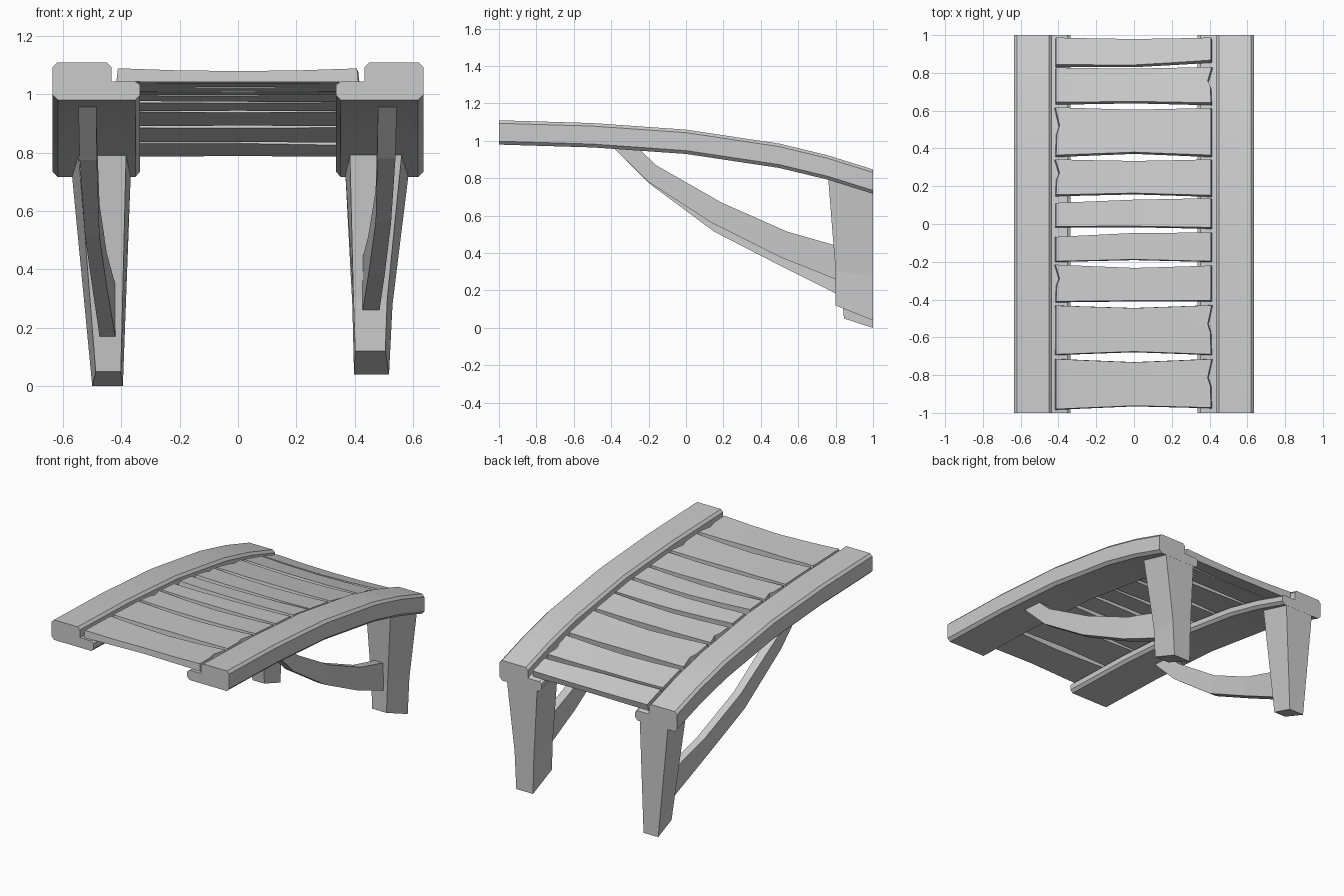
import bpy, bmesh
from mathutils import Vector

if "Cube" in bpy.data.objects:
    bpy.data.objects.remove(bpy.data.objects["Cube"])

# Height of the rail top along the length
CURVE = [(-1, 1.11), (-0.5, 1.095), (0, 1.06), (0.5, 0.985), (0.76, 0.922), (1, 0.847)]


def rail_z(y):
    for (y0, z0), (y1, z1) in zip(CURVE, CURVE[1:]):
        if y <= y1:
            return z0 + (z1 - z0) * (y - y0) / (y1 - y0)
    return CURVE[-1][1]


def finish(name, bm, smooth=False):
    bmesh.ops.recalc_face_normals(bm, faces=bm.faces)
    mesh = bpy.data.meshes.new(name)
    bm.to_mesh(mesh)
    bm.free()
    obj = bpy.data.objects.new(name, mesh)
    bpy.context.collection.objects.link(obj)
    if smooth:
        bpy.ops.object.select_all(action='DESELECT')
        obj.select_set(True)
        bpy.context.view_layer.objects.active = obj
        bpy.ops.object.shade_smooth_by_angle(angle=0.5)
    return obj


def loft(name, rings, smooth=False):
    """Skin a list of equal-sized rings and cap both ends."""
    bm = bmesh.new()
    vs = [[bm.verts.new(p) for p in ring] for ring in rings]
    n = len(vs[0])
    for a, b in zip(vs, vs[1:]):
        for i in range(n):
            j = (i + 1) % n
            bm.faces.new((a[i], a[j], b[j], b[i]))
    bm.faces.new(vs[0])
    bm.faces.new(vs[-1])
    return finish(name, bm, smooth)


# Side rails: stepped section (x, offset below top) with an inner ledge
SECTION = [(0.352, -0.13), (0.618, -0.13), (0.636, -0.112), (0.636, -0.016),
           (0.62, 0), (0.45, 0), (0.434, -0.016), (0.434, -0.066),
           (0.352, -0.066), (0.336, -0.078), (0.336, -0.112)]
for side, label in ((-1, "left"), (1, "right")):
    loft(label + "_rail",
         [[(side * x, y, z + dz) for x, dz in SECTION] for y, z in CURVE], True)


# Worn planks: front edge y at left/middle/right, back edge y likewise, chipped end
PLANKS = [
    ((-0.98, -0.962, -0.972), (-0.715, -0.732, -0.715), 1),
    ((-0.69, -0.675, -0.69), (-0.432, -0.445, -0.43), 1),
    ((-0.41, -0.405, -0.405), (-0.215, -0.232, -0.22), -1),
    ((-0.197, -0.187, -0.197), (-0.068, -0.047, -0.045), 0),
    ((-0.012, -0.01, -0.018), (0.112, 0.13, 0.137), 0),
    ((0.155, 0.165, 0.152), (0.342, 0.335, 0.342), -1),
    ((0.365, 0.382, 0.365), (0.618, 0.607, 0.615), -1),
    ((0.645, 0.652, 0.642), (0.828, 0.825, 0.832), 1),
    ((0.845, 0.845, 0.868), (0.987, 0.982, 0.987), 0),
]
XS = (-0.412, -0.21, 0, 0.21, 0.408)
ROWS = (0, 0.45, 0.62, 1)


def edge(e, c):
    return (e[0], (e[0] + e[1]) / 2, e[1], (e[1] + e[2]) / 2, e[2])[c]


def plank(index, front, back, chip):
    y0, y1 = front[0], back[0]
    z0, z1 = rail_z(y0) - 0.02, rail_z(y1) - 0.02
    slope = (z1 - z0) / (y1 - y0)
    normal = Vector((0, -slope, 1)).normalized()
    mid = (y0 + y1) / 2
    bm = bmesh.new()
    layers = []
    for drop, grow in ((0, 1), (0.046, 1.02)):
        grid = []
        for v in ROWS:
            row = []
            for c, x in enumerate(XS):
                y = edge(front, c) * (1 - v) + edge(back, c) * v
                if c in (0, 4):
                    s = -1 if c == 0 else 1
                    dent = {0: 0, 0.45: 0.004, 0.62: 0.018, 1: -0.004}[v]
                    x -= s * (dent if s == chip else 0)
                sag = 0.009 * (1 - (XS[c] / 0.41) ** 2) if drop == 0 else 0
                y = mid + (y - mid) * grow
                p = Vector((x * (1.0 if drop == 0 else 1.012), y, z0 + slope * (y - y0)))
                row.append(bm.verts.new(p - normal * (drop + sag)))
            grid.append(row)
        layers.append(grid)
    nr, nc = len(ROWS), len(XS)
    for g in layers:
        for r in range(nr - 1):
            for c in range(nc - 1):
                bm.faces.new((g[r][c], g[r][c + 1], g[r + 1][c + 1], g[r + 1][c]))
    rim = ([(0, c) for c in range(nc)] + [(r, nc - 1) for r in range(1, nr)]
           + [(nr - 1, c) for c in range(nc - 2, -1, -1)] + [(r, 0) for r in range(nr - 2, 0, -1)])
    t, b = layers
    for (r, c), (r2, c2) in zip(rim, rim[1:] + rim[:1]):
        bm.faces.new((t[r][c], t[r2][c2], b[r2][c2], b[r][c]))
    finish("plank_%d" % (index + 1), bm, True)


for i, p in enumerate(PLANKS):
    plank(i, *p)


# Legs: levels of (front y, front z, back z, front x pair, back x pair)
def leg(name, side, levels):
    loft(name, [[(side * fx[0], fy, fz), (side * fx[1], fy, fz),
                 (side * bx[1], 0.999, bz), (side * bx[0], 0.999, bz)]
                for fy, fz, bz, fx, bx in levels])


leg("left_leg", -1, [
    (0.76, 0.83, 0.75, (0.383, 0.55), (0.367, 0.572)),
    (0.845, 0.05, 0.0, (0.402, 0.488), (0.395, 0.5))])
leg("right_leg", 1, [
    (0.758, 0.83, 0.75, (0.383, 0.565), (0.367, 0.588)),
    (0.8, 0.3, 0.28, (0.396, 0.512), (0.392, 0.53)),
    (0.8, 0.12, 0.04, (0.402, 0.505), (0.398, 0.518))])


# Curved braces from rail to leg: (y low, z low, y high, z high, inner x, outer x)
def brace(name, side, stations):
    loft(name, [[(side * a, y0, z0), (side * b, y0, z0), (side * b, y1, z1), (side * a, y1, z1)]
                for y0, z0, y1, z1, a, b in stations])


brace("left_brace", -1, [
    (-0.39, 0.965, -0.26, 0.965, 0.486, 0.548),
    (-0.2, 0.775, -0.16, 0.865, 0.484, 0.543),
    (0.15, 0.515, 0.19, 0.625, 0.475, 0.525),
    (0.49, 0.34, 0.53, 0.455, 0.45, 0.5),
    (0.84, 0.165, 0.84, 0.345, 0.42, 0.474)])
brace("right_brace", 1, [
    (-0.39, 0.965, -0.26, 0.965, 0.48, 0.545),
    (-0.2, 0.78, -0.16, 0.87, 0.478, 0.54),
    (0.14, 0.56, 0.19, 0.67, 0.472, 0.525),
    (0.5, 0.38, 0.54, 0.515, 0.447, 0.503),
    (0.82, 0.252, 0.82, 0.435, 0.426, 0.484)])
